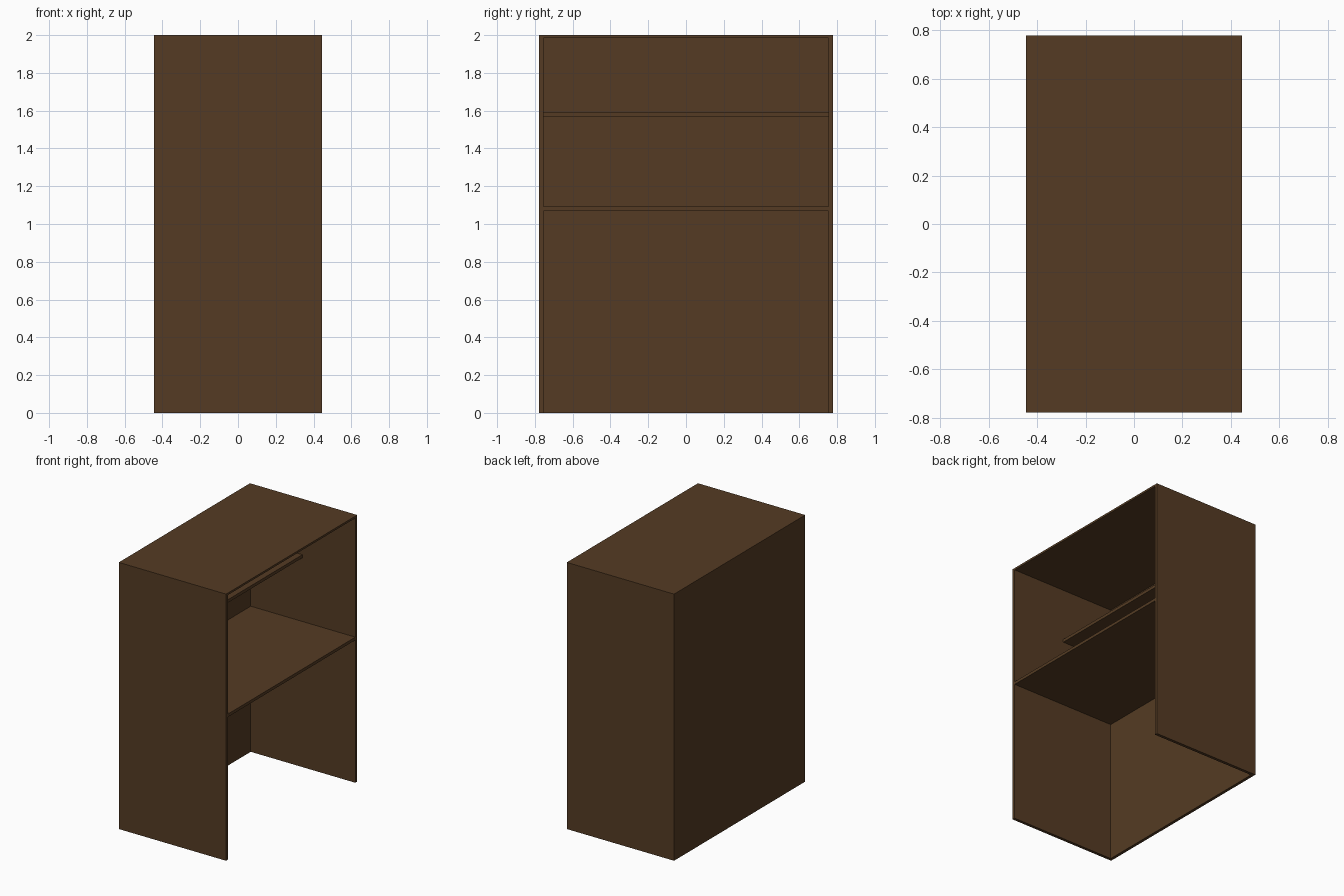
import bpy

if "Cube" in bpy.data.objects:
    bpy.data.objects.remove(bpy.data.objects["Cube"])

# Overall size and board thickness
X, Y, H, T = 0.445, 0.777, 2.0, 0.022
TOP = 0.015

wood = bpy.data.materials.new("dark brown wood")
wood.diffuse_color = (0.09, 0.044, 0.017, 1)
wood.use_nodes = True
wood.node_tree.nodes["Principled BSDF"].inputs["Base Color"].default_value = wood.diffuse_color


def board(name, x, y, z):
    """Axis-aligned board given as (min, max) ranges."""
    bpy.ops.mesh.primitive_cube_add(size=1)
    ob = bpy.context.object
    ob.name = name
    ob.location = [(a + b) / 2 for a, b in (x, y, z)]
    ob.scale = [b - a for a, b in (x, y, z)]
    bpy.ops.object.transform_apply(location=False, rotation=False, scale=True)
    ob.data.materials.append(wood)
    return ob


inner_y = (-Y + T, Y - T)

# Carcass: two sides, top and back, open at the bottom and on the +x side
board("front_side_panel", (-X, X), (-Y, -Y + T), (0, H - TOP))
board("rear_side_panel", (-X, X), (Y - T, Y), (0, H - TOP))
board("top_panel", (-X, X), (-Y, Y), (H - TOP, H))
board("back_panel", (-X, -X + T), inner_y, (0, H - TOP))

# Full-depth lower shelf and half-depth upper shelf
board("lower_shelf", (-X + T, X), inner_y, (1.07, 1.092))
board("upper_shelf", (-X + T, 0.006), inner_y, (1.57, 1.593))
